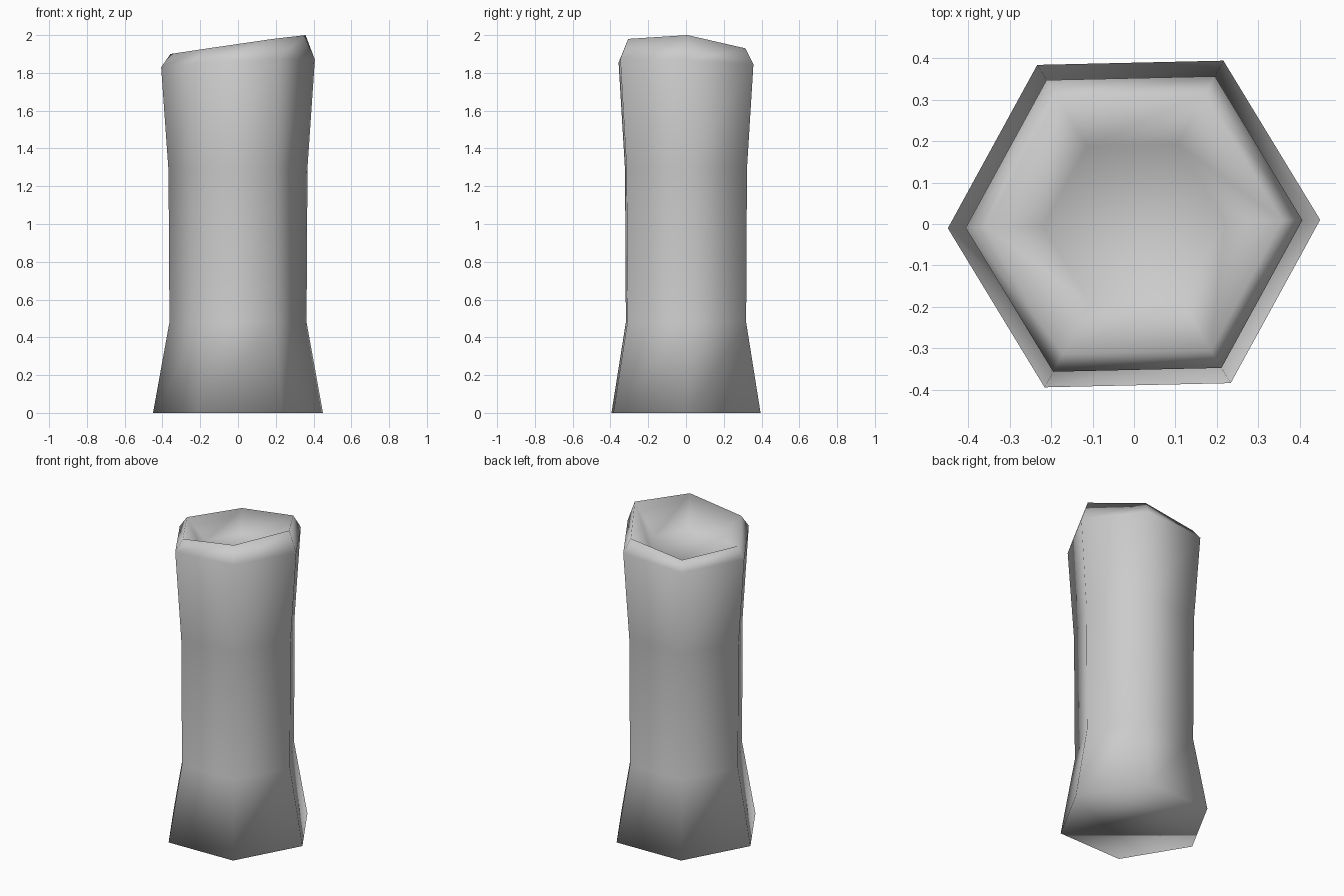
import bpy
import bmesh
from math import cos, sin, radians

cube = bpy.data.objects.get("Cube")
if cube:
    bpy.data.objects.remove(cube, do_unlink=True)

SIDES = 6
TWIST = radians(1.3)

# One flat stone colour
stone = bpy.data.materials.new("stone_grey")
stone.use_nodes = True
colour = (0.6, 0.6, 0.6, 1.0)
stone.diffuse_color = colour
stone.node_tree.nodes["Principled BSDF"].inputs["Base Color"].default_value = colour


def add_ring(bm, radius, height, tilt_x=0.0, tilt_y=0.0):
    """Hexagonal ring on a plane that may slope in x and y."""
    ring = []
    for i in range(SIDES):
        a = TWIST + radians(360 * i / SIDES)
        x, y = radius * cos(a), radius * sin(a)
        ring.append(bm.verts.new((x, y, height + tilt_x * x + tilt_y * y)))
    return ring


bm = bmesh.new()

# Flared foot, narrow shaft, wide shoulder, sloping rim and hollow floor
rings = [
    add_ring(bm, 0.45, 0.0),
    add_ring(bm, 0.363, 0.48),
    add_ring(bm, 0.368, 1.29, 0.02),
    add_ring(bm, 0.407, 1.85, 0.05, -0.04),
    add_ring(bm, 0.358, 1.94, 0.14, -0.08),
    add_ring(bm, 0.22, 1.8, 0.06, -0.03),
]

# The rim is broken unevenly
for vert, z in zip(rings[4], (2.0, 1.93, 1.885, 1.9, 1.928, 1.98)):
    vert.co.z = z

# Walls between neighbouring rings
for low, high in zip(rings, rings[1:]):
    for i in range(SIDES):
        j = (i + 1) % SIDES
        bm.faces.new((low[i], low[j], high[j], high[i]))

# Underside and hollow floor
bm.faces.new(rings[0][::-1])
bm.faces.new(rings[-1])
bmesh.ops.recalc_face_normals(bm, faces=bm.faces)
for face in bm.faces:
    face.smooth = True

mesh = bpy.data.meshes.new("hollow_post")
bm.to_mesh(mesh)
bm.free()
mesh.materials.append(stone)
post = bpy.data.objects.new("hollow_post", mesh)
bpy.context.collection.objects.link(post)
